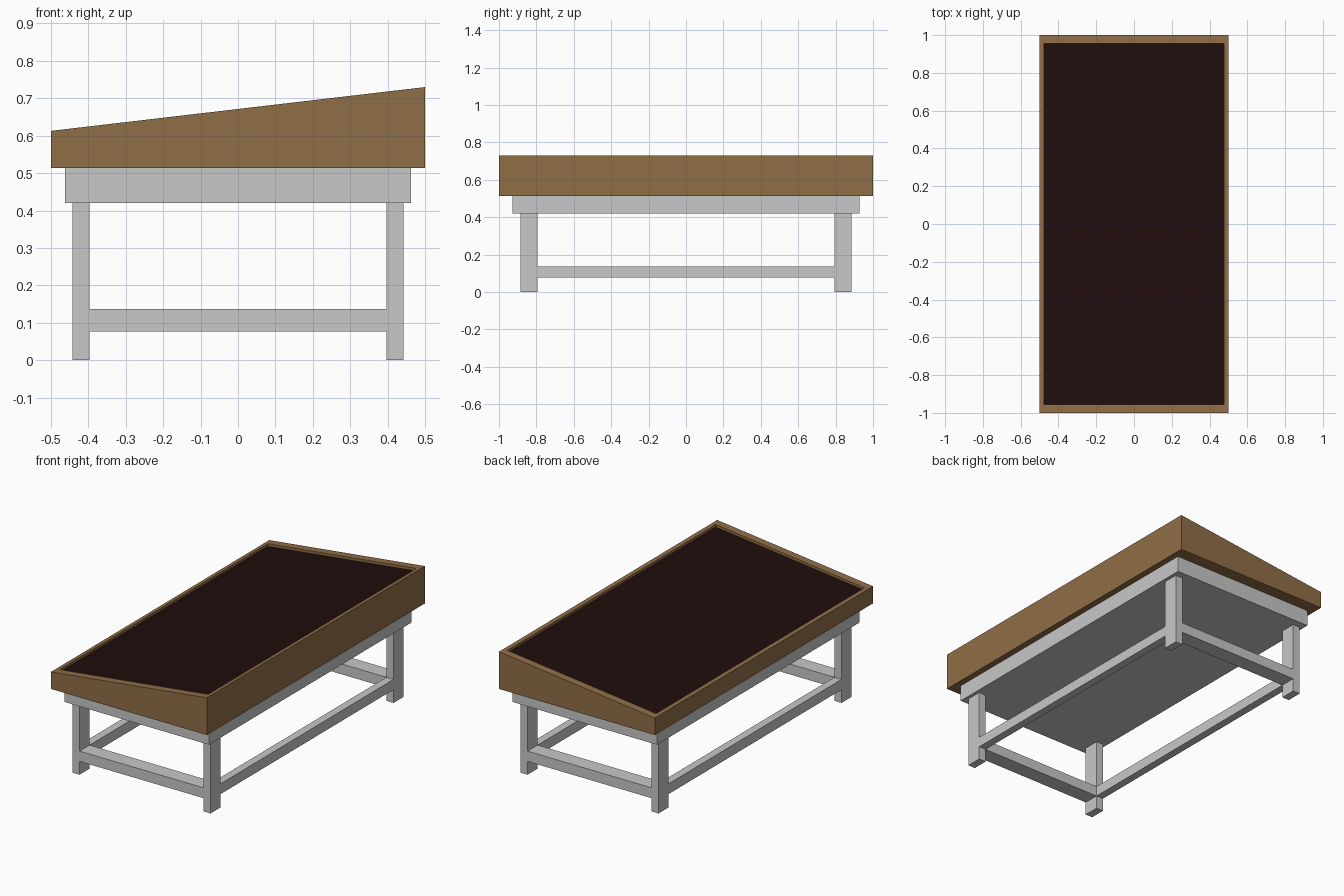
import bpy
import bmesh

if "Cube" in bpy.data.objects:
    bpy.data.objects.remove(bpy.data.objects["Cube"], do_unlink=True)


def make_material(name, rgb):
    mat = bpy.data.materials.new(name)
    mat.use_nodes = True
    color = (*rgb, 1)
    mat.diffuse_color = color
    mat.node_tree.nodes["Principled BSDF"].inputs["Base Color"].default_value = color
    return mat


wood = make_material("brown wood", (0.28, 0.157, 0.062))
panel = make_material("dark panel", (0.015, 0.004, 0.004))
paint = make_material("light grey paint", (0.58, 0.58, 0.58))


def finish(bm, name, *mats):
    mesh = bpy.data.meshes.new(name)
    bm.to_mesh(mesh)
    bm.free()
    for mat in mats:
        mesh.materials.append(mat)
    obj = bpy.data.objects.new(name, mesh)
    bpy.context.collection.objects.link(obj)


def new_box(low, high):
    bm = bmesh.new()
    bmesh.ops.create_cube(bm, size=1)
    for v in bm.verts:
        v.co = [h if c > 0 else l for c, l, h in zip(v.co, low, high)]
    return bm


def box(name, low, high):
    finish(new_box(low, high), name, paint)


# Sloped tray: a wedge with a raised rim and a sunken dark panel
HALF_X, HALF_Y, LOW, HIGH = 0.5, 1.0, 0.613, 0.73
RIM_X, RIM_Y, DEPTH = 0.477, 0.955, 0.015
TRAY_Z = 0.514


def slope(x):
    return LOW + (HIGH - LOW) * (x + HALF_X) / (2 * HALF_X)


bm = new_box((-HALF_X, -HALF_Y, TRAY_Z), (HALF_X, HALF_Y, HIGH))
top = max(bm.faces, key=lambda f: f.calc_center_median().z)
for v in top.verts:
    v.co.z = slope(v.co.x)
for drop in (0, DEPTH):
    bmesh.ops.inset_individual(bm, faces=[top], thickness=0.01)
    for v in top.verts:
        x = RIM_X if v.co.x > 0 else -RIM_X
        y = RIM_Y if v.co.y > 0 else -RIM_Y
        v.co = (x, y, slope(x) - drop)
top.material_index = 1
finish(bm, "sloped_tray", wood, panel)

# Base slab under the tray
APRON_Z = 0.42
box("base_slab", (-0.463, -0.927, APRON_Z), (0.463, 0.927, TRAY_Z))

# Legs and stretchers
IN_X, OUT_X, IN_Y, OUT_Y = 0.397, 0.443, 0.793, 0.885
BAR_LOW, BAR_HIGH = 0.077, 0.137


def span(sign, inner, outer):
    return sorted((sign * inner, sign * outer))


for sx, side in ((1, "left"), (-1, "right")):
    x0, x1 = span(sx, IN_X, OUT_X)
    for sy, end in ((-1, "front"), (1, "back")):
        y0, y1 = span(sy, IN_Y, OUT_Y)
        box(f"{end}_{side}_leg", (x0, y0, 0), (x1, y1, APRON_Z))
    box(f"{side}_stretcher", (x0, -IN_Y, BAR_LOW), (x1, IN_Y, BAR_HIGH))

for sy, end in ((-1, "front"), (1, "back")):
    y0, y1 = span(sy, IN_Y, OUT_Y)
    box(f"{end}_stretcher", (-IN_X, y0, BAR_LOW), (IN_X, y1, BAR_HIGH))
